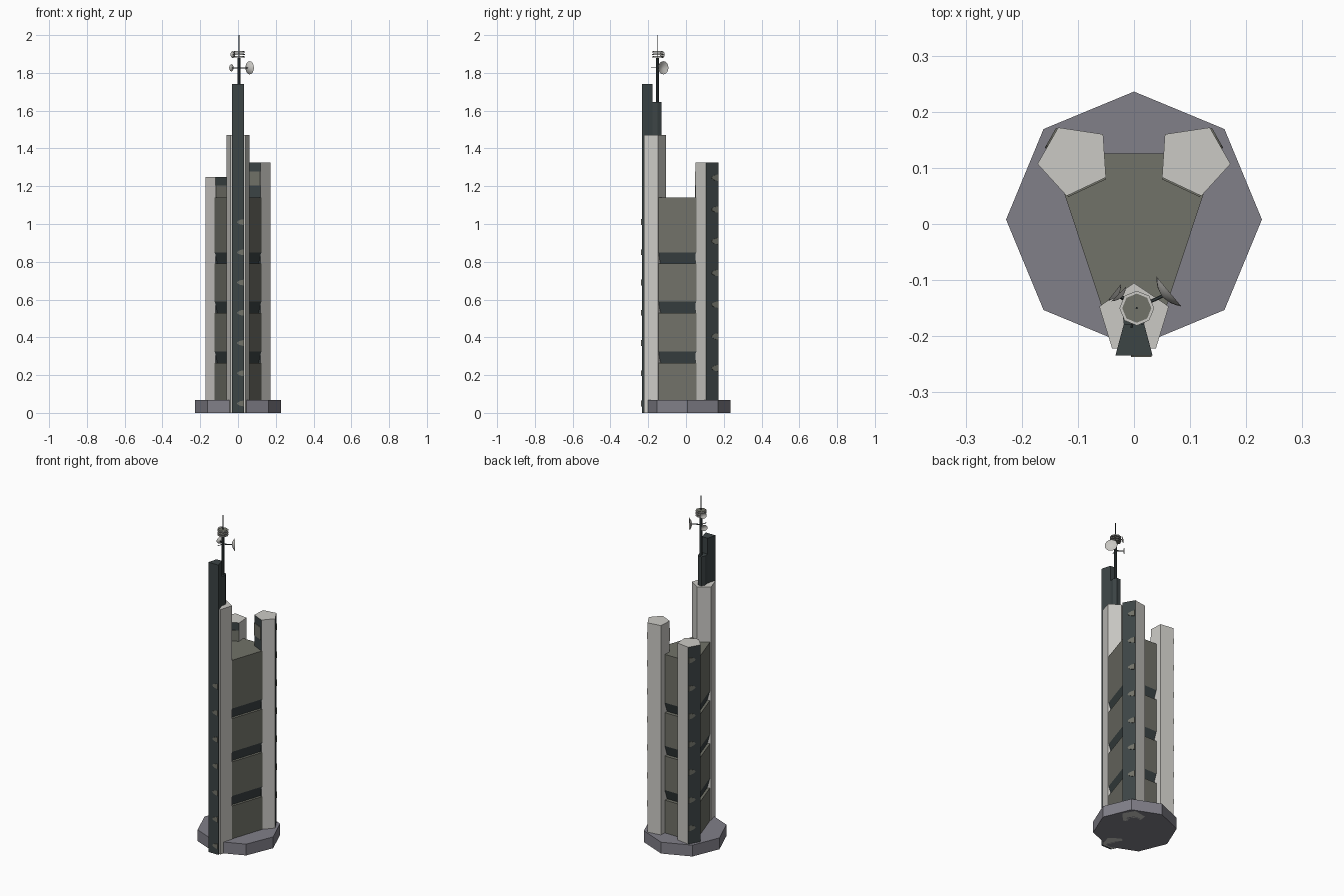
import bpy, bmesh, math
from mathutils import Vector

if "Cube" in bpy.data.objects:
    bpy.data.objects.remove(bpy.data.objects["Cube"])


def material(name, rgb):
    m = bpy.data.materials.new(name)
    m.diffuse_color = (*rgb, 1)
    m.use_nodes = True
    m.node_tree.nodes["Principled BSDF"].inputs["Base Color"].default_value = m.diffuse_color
    return m


LIGHT = material("pale concrete", (0.60, 0.59, 0.56))
CORE = material("olive grey", (0.165, 0.168, 0.14))
DARK = material("dark slate", (0.045, 0.058, 0.06))
BASE = material("purple grey", (0.22, 0.215, 0.25))


def finish(name, bm, *mats):
    bmesh.ops.recalc_face_normals(bm, faces=bm.faces)
    me = bpy.data.meshes.new(name)
    bm.to_mesh(me)
    bm.free()
    ob = bpy.data.objects.new(name, me)
    bpy.context.collection.objects.link(ob)
    for m in mats:
        me.materials.append(m)
    return ob


def loft(bm, rings):
    """Closed solid through rings of equal point count; returns side faces of each band."""
    vs = [[bm.verts.new(p) for p in r] for r in rings]
    n = len(vs[0])
    bands = []
    for a, b in zip(vs, vs[1:]):
        bands.append([bm.faces.new((a[i], a[(i + 1) % n], b[(i + 1) % n], b[i])) for i in range(n)])
    bm.faces.new(vs[0])
    bm.faces.new(vs[-1])
    return bands


def prism(name, pts, z0, z1, mat, dark_sides=()):
    bm = bmesh.new()
    band = loft(bm, [[(x, y, z) for x, y in pts] for z in (z0, z1)])[0]
    for i in dark_sides:
        band[i].material_index = 1
    return finish(name, bm, mat, DARK)


def plates(name, a, b, outline, heights, mat, thick=0.003):
    """Thin plates on the wall from a to b; outline is (fraction along wall, height offset)."""
    a, b = Vector((*a, 0)), Vector((*b, 0))
    d = b - a
    n = Vector((d.y, -d.x, 0)).normalized() * thick
    bm = bmesh.new()
    for z in heights:
        ring = [a + d * u + Vector((0, 0, z + h)) for u, h in outline]
        loft(bm, [[p - n * 0.3 for p in ring], [p + n for p in ring]])
    return finish(name, bm, mat)


def rod(name, p, q, r, mat, sides=8):
    p, q = Vector(p), Vector(q)
    rot = (q - p).to_track_quat('Z', 'Y')
    circ = [Vector((r * math.cos(i * math.tau / sides), r * math.sin(i * math.tau / sides), 0))
            for i in range(sides)]
    bm = bmesh.new()
    loft(bm, [[c + rot @ v for v in circ] for c in (p, q)])
    return finish(name, bm, mat)


def dish(name, centre, facing, r, mat):
    """Shallow bowl: convex back, slightly hollow front."""
    rot = Vector(facing).to_track_quat('Z', 'Y')
    prof = [(0.1, -0.42), (0.5, -0.32), (0.8, -0.15), (1, 0), (0.75, -0.1), (0.4, -0.22), (0.1, -0.28)]
    bm = bmesh.new()
    loft(bm, [[Vector(centre) + rot @ Vector((r * k * math.cos(i * math.tau / 16),
               r * k * math.sin(i * math.tau / 16), r * h)) for i in range(16)] for k, h in prof])
    ob = finish(name, bm, mat)
    bpy.context.view_layer.objects.active = ob
    ob.select_set(True)
    bpy.ops.object.shade_smooth_by_angle(angle=math.radians(40))
    ob.select_set(False)


# Octagonal base
prism("base", [(0.228 * math.cos(i * math.pi / 4), 0.008 + 0.228 * math.sin(i * math.pi / 4))
               for i in range(8)], 0, 0.068, BASE)

# Core: stacked blocks with chamfered dark undersides
plan = [(-0.055, -0.155), (0.055, -0.155), (0.148, 0.126), (-0.148, 0.126)]
levels = [(0.03, 1)]
for z in (0.265, 0.53, 0.79):
    levels += [(z, 1), (z, 0.85), (z + 0.06, 1)]
levels.append((1.14, 1))
bm = bmesh.new()
for i, band in enumerate(loft(bm, [[(x * s, -0.01 + (y + 0.01) * s, z) for x, y in plan]
                                   for z, s in levels])):
    if i % 3 == 2:
        for f in band:
            f.material_index = 1
finish("core", bm, CORE, DARK)

# Two rear pentagonal towers, mirrored, of different heights
penta = [(0.12, 0.05), (0.172, 0.107), (0.135, 0.172), (0.055, 0.16), (0.05, 0.083)]
half_oval = [(0.97, -0.017), (0.97, 0.017), (0.75, 0.015), (0.5, 0.008), (0.42, 0), (0.5, -0.008), (0.75, -0.015)]
square = [(0.02, -0.037), (0.98, -0.037), (0.98, 0.037), (0.02, 0.037)]
for side, s, top in (("right", 1, 1.325), ("left", -1, 1.25)):
    pts = [(s * x, y) for x, y in penta]
    prism(side + "_rear_tower", pts, 0, top, LIGHT, dark_sides=(1, 4))
    sign = 0.003 * s
    plates(side + "_tower_lamps", pts[1], pts[2], half_oval,
           [top - 0.08 - 0.168 * k for k in range(7)], CORE, sign)
    plates(side + "_tower_panel", pts[4], pts[0], square, [top - 0.083], CORE, sign)

# Front pentagonal tower with dark fin
prism("front_tower", [(-0.039, -0.222), (0.039, -0.222), (0.062, -0.147), (0, -0.105), (-0.062, -0.147)],
      0, 1.47, LIGHT)
prism("front_fin", [(-0.033, -0.234), (0.033, -0.234), (0.018, -0.178), (-0.018, -0.178)], 0, 1.74, DARK)
prism("fin_step", [(-0.018, -0.179), (0.018, -0.179), (0.022, -0.15), (0.012, -0.13),
                   (-0.012, -0.13), (-0.022, -0.15)], 1.46, 1.645, DARK)
plates("fin_lamps", (-0.033, -0.234), (0.033, -0.234),
       [(u, h * 0.9) for u, h in half_oval], [0.05 + 0.16 * k for k in range(7)], CORE)

# Mast with stacked rings
mx, my = 0.005, -0.15
rod("mast", (mx, my, 1.64), (mx, my, 1.88), 0.008, DARK)
rod("antenna", (mx, my, 1.87), (mx, my, 2.0), 0.002, DARK, 6)
for k in range(3):
    z = 1.882 + k * 0.013
    rod("mast_ring_%d" % k, (mx, my, z), (mx, my, z + 0.005), 0.031, LIGHT)
    rod("mast_ring_cap_%d" % k, (mx, my, z - 0.001), (mx, my, z + 0.007), 0.026, CORE)

# Dishes on arms
for name, c, d, r in (("large_dish", (0.062, -0.12, 1.827), (0.77, 0.64, 0), 0.035),
                      ("small_dish", (-0.035, -0.122, 1.827), (-0.75, 0.6, 0), 0.019),
                      ("upper_dish", (-0.027, -0.125, 1.897), (-0.7, 0.7, 0), 0.018)):
    dish(name, c, d, r, LIGHT)
    rod(name + "_arm", (mx, my, c[2]), Vector(c) - Vector(d) * r * 0.3, 0.003, DARK, 6)
rod("rear_arm", (mx, my, 1.827), (mx - 0.01, -0.185, 1.827), 0.002, DARK, 6)
